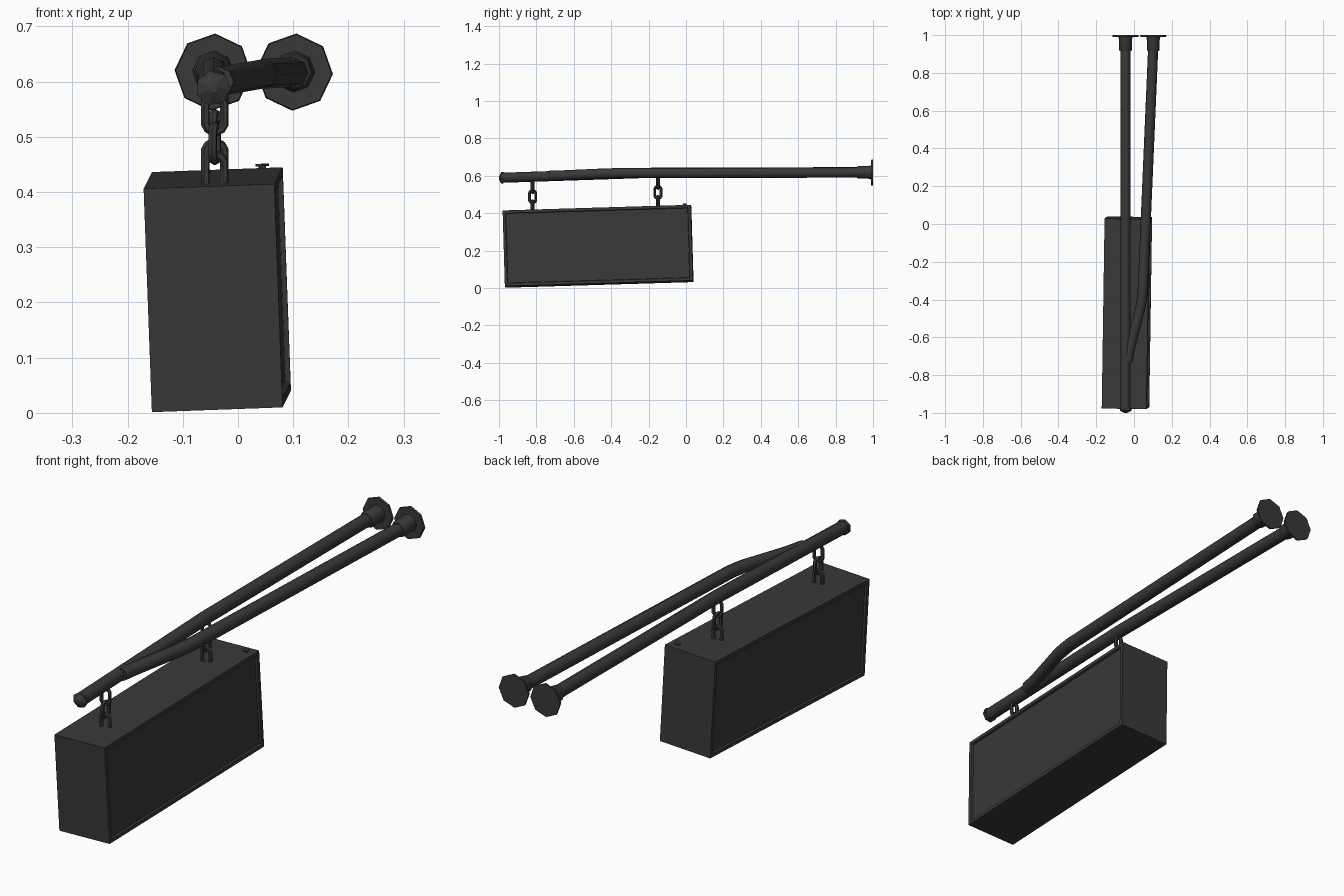
import bpy, bmesh, math
from mathutils import Matrix, Vector

if "Cube" in bpy.data.objects:
    bpy.data.objects.remove(bpy.data.objects["Cube"])

dark = bpy.data.materials.new("dark_metal")
dark.diffuse_color = (0.04, 0.04, 0.04, 1)
dark.use_nodes = True
dark.node_tree.nodes["Principled BSDF"].inputs["Base Color"].default_value = dark.diffuse_color


def finish(bm, name, smooth=False):
    bmesh.ops.recalc_face_normals(bm, faces=bm.faces)
    me = bpy.data.meshes.new(name)
    bm.to_mesh(me)
    bm.free()
    ob = bpy.data.objects.new(name, me)
    bpy.context.collection.objects.link(ob)
    me.materials.append(dark)
    if smooth:
        bpy.ops.object.select_all(action='DESELECT')
        ob.select_set(True)
        bpy.context.view_layer.objects.active = ob
        bpy.ops.object.shade_smooth_by_angle(angle=math.radians(50))
    return ob


def tube(name, stations, sides=8, turn=-3, smooth=True):
    """Rings facing along y; each station is (x, y, z, radius)."""
    bm = bmesh.new()
    rings = []
    for x, y, z, r in stations:
        ring = []
        for i in range(sides):
            a = math.radians(turn) + math.tau * i / sides
            ring.append(bm.verts.new((x + r * math.cos(a), y, z + r * math.sin(a))))
        rings.append(ring)
    for a, b in zip(rings, rings[1:]):
        for i in range(sides):
            j = (i + 1) % sides
            bm.faces.new((a[i], a[j], b[j], b[i]))
    bm.faces.new(rings[0])
    bm.faces.new(rings[-1])
    return finish(bm, name, smooth)


# Sign box, hanging slightly askew, with a recessed panel on each broad side
ay = Vector((0.015, 1, 0.03)).normalized()
az = Vector((-0.037, -0.03, 1))
ax = ay.cross(az).normalized()
az = ax.cross(ay)
pose = Matrix.Translation((-0.0375, -0.47, 0.223)) @ Matrix((ax, ay, az)).transposed().to_4x4()

bm = bmesh.new()
bmesh.ops.create_cube(bm, size=1)
bmesh.ops.scale(bm, vec=(0.237, 1.006, 0.405), verts=bm.verts)
bm.normal_update()
for side in [f for f in bm.faces if abs(f.normal.x) > 0.9]:
    bmesh.ops.inset_region(bm, faces=[side], thickness=0.021)
    bmesh.ops.inset_region(bm, faces=[side], thickness=0.003, depth=-0.009)
bm.transform(pose)
finish(bm, "sign_box")

# Small cable cap on top of the box
bm = bmesh.new()
for r, z, h in ((0.007, 0.204, 0.008), (0.012, 0.209, 0.004)):
    bmesh.ops.create_cone(bm, cap_ends=True, segments=8, radius1=r, radius2=r, depth=h,
                          matrix=pose @ Matrix.Translation((0.082, 0.47, z)))
finish(bm, "cable_cap")

# Main pipe and the bent brace that joins it
R = 0.027
X = -0.045
tube("main_pipe", [(X, -0.99, 0.589, R), (X, -0.15, 0.617, R), (X, 0.99, 0.619, R)])
tube("brace_pipe", [(-0.035, -0.73, 0.600, R), (-0.022, -0.66, 0.602, R),
                    (0.035, -0.44, 0.612, R), (0.046, -0.36, 0.614, R),
                    (0.104, 0.99, 0.617, R)])
tube("pipe_end_cap", [(X, -0.975, 0.588, 0.031), (X, -0.988, 0.588, 0.032),
                      (X, -1.0, 0.588, 0.008)], sides=7, smooth=False)

# Wall flanges with collars
for n, fx in (("main", X), ("brace", 0.102)):
    tube(n + "_collar", [(fx, 0.915, 0.618, 0.030), (fx, 0.922, 0.618, 0.034),
                         (fx, 0.975, 0.618, 0.034), (fx, 0.993, 0.618, 0.038)])
    tube(n + "_wall_flange", [(fx, 0.990, 0.617, 0.068), (fx, 1.0, 0.617, 0.070)],
         smooth=False)


# Chain links: a ring stretched vertically
def link(name, loc, spin):
    major, minor, stretch = 0.018, 0.008, 0.014
    bm = bmesh.new()
    grid = []
    for i in range(12):
        a = math.tau * (i + 0.5) / 12
        row = []
        for j in range(6):
            b = math.tau * j / 6
            r = major + minor * math.cos(b)
            row.append(bm.verts.new((r * math.cos(a), minor * math.sin(b),
                                     r * math.sin(a) + math.copysign(stretch, math.sin(a)))))
        grid.append(row)
    for i in range(12):
        for j in range(6):
            p, q, k = grid[i], grid[(i + 1) % 12], (j + 1) % 6
            bm.faces.new((p[j], q[j], q[k], p[k]))
    bm.transform(Matrix.Translation(loc) @ Matrix.Rotation(math.radians(spin), 4, 'Z'))
    finish(bm, name, True)


for n, cy, top in (("front", -0.82, 0.541), ("back", -0.15, 0.564)):
    for k, spin in enumerate((12, 78, 12)):
        link(f"{n}_chain_link_{k + 1}", (X + 0.003, cy, top - 0.053 * k), spin)
